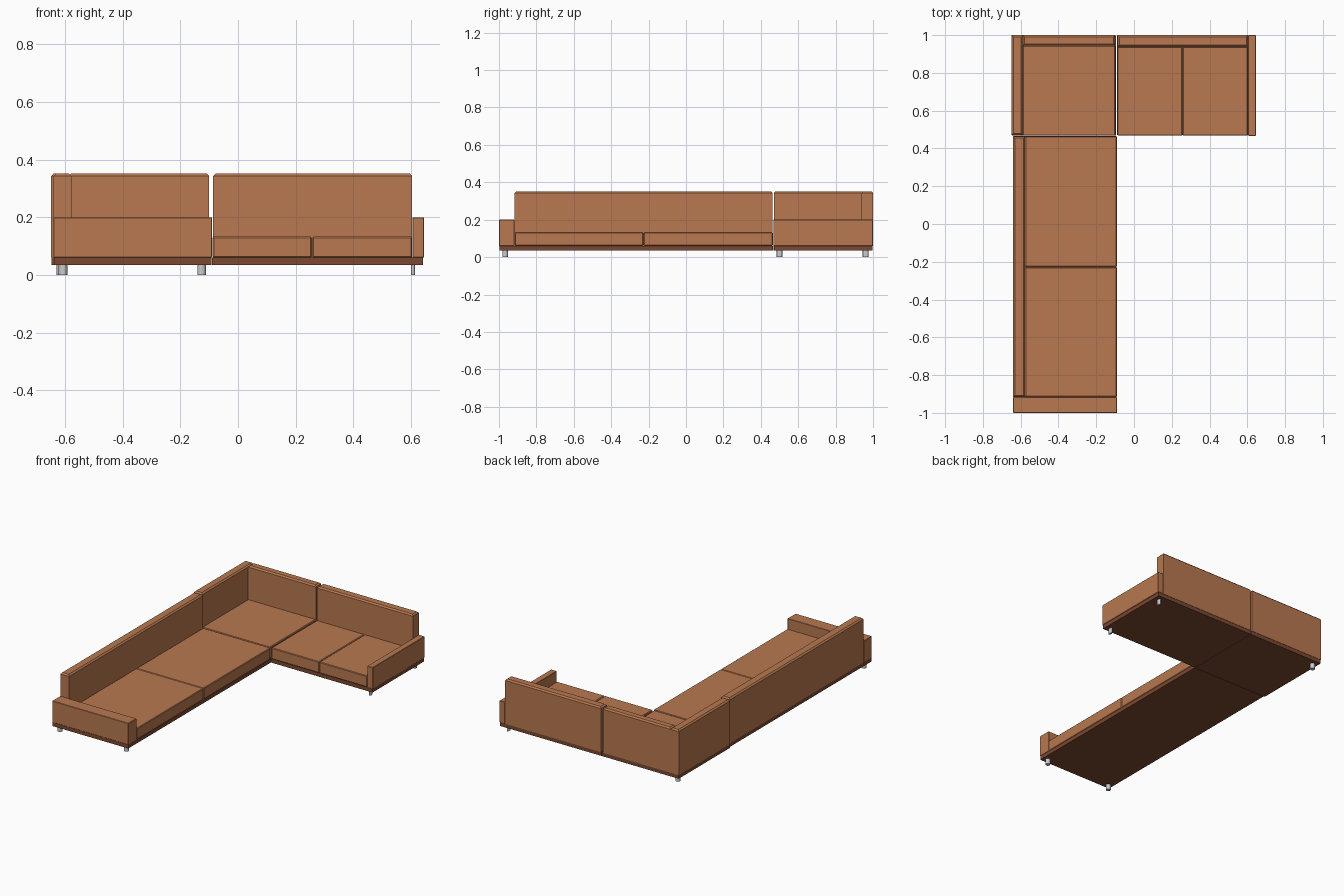
import bpy, bmesh
from mathutils import Matrix

if "Cube" in bpy.data.objects:
    bpy.data.objects.remove(bpy.data.objects["Cube"])


def material(name, rgb):
    m = bpy.data.materials.new(name)
    m.diffuse_color = (*rgb, 1)
    m.use_nodes = True
    m.node_tree.nodes["Principled BSDF"].inputs["Base Color"].default_value = m.diffuse_color
    return m


LEATHER = material("tan_leather", (0.48, 0.19, 0.08))
WOOD = material("dark_base", (0.20, 0.065, 0.03))


def finish(name, bm, mat=None):
    mesh = bpy.data.meshes.new(name)
    bm.to_mesh(mesh)
    bm.free()
    ob = bpy.data.objects.new(name, mesh)
    bpy.context.collection.objects.link(ob)
    if mat:
        mesh.materials.append(mat)
    return ob


def box(name, x, y, z, mat=LEATHER, chamfer=0, top_only=False):
    """Box from (min, max) ranges, with optional flat chamfers."""
    bm = bmesh.new()
    bmesh.ops.create_cube(bm, size=1)
    for v in bm.verts:
        v.co = [r[0] if c < 0 else r[1] for c, r in zip(v.co, (x, y, z))]
    if chamfer:
        edges = [e for e in bm.edges
                 if not top_only or all(v.co.z > z[1] - 1e-5 for v in e.verts)]
        bmesh.ops.bevel(bm, geom=edges, offset=chamfer, segments=1,
                        affect='EDGES', profile=0.5)
    return finish(name, bm, mat)


def leg(name, x, y, rx=0.015, ry=0.015, top=0.036):
    bm = bmesh.new()
    bmesh.ops.create_cone(bm, cap_ends=True, segments=16, radius1=1, radius2=1, depth=1)
    bmesh.ops.transform(bm, verts=bm.verts,
                        matrix=Matrix.Translation((x, y, top / 2)) @ Matrix.Diagonal((rx, ry, top, 1)))
    ob = finish(name, bm)
    for p in ob.data.polygons:
        p.use_smooth = abs(p.normal.z) < 0.5
    return ob


PLATE = (0.035, 0.06)
SEAT = (0.06, 0.133)
ARM = (0.06, 0.2)
BACK = (0.06, 0.352)

# Base plates of the three modules
box("long_base", (-0.638, -0.092), (-0.998, 0.465), PLATE, WOOD)
box("corner_base", (-0.646, -0.094), (0.468, 0.998), PLATE, WOOD)
box("short_base", (-0.091, 0.641), (0.470, 0.998), PLATE, WOOD)

# Seat cushions
box("long_seat_front", (-0.576, -0.09), (-0.915, -0.228), SEAT, chamfer=0.004)
box("long_seat_rear", (-0.576, -0.09), (-0.226, 0.464), SEAT, chamfer=0.004)
box("corner_seat", (-0.588, -0.098), (0.468, 0.945), SEAT, chamfer=0.004)
box("short_seat_inner", (-0.088, 0.256), (0.468, 0.938), SEAT, chamfer=0.004)
box("short_seat_outer", (0.258, 0.603), (0.468, 0.938), SEAT, chamfer=0.004)

# Backrests with chamfered top rims
box("long_backrest", (-0.64, -0.577), (-0.916, 0.463), BACK, chamfer=0.009, top_only=True)
box("corner_side_backrest", (-0.648, -0.588), (0.47, 1.0), BACK, chamfer=0.009, top_only=True)
box("corner_rear_backrest", (-0.588, -0.1), (0.945, 1.0), BACK, chamfer=0.009, top_only=True)
box("short_backrest", (-0.087, 0.604), (0.939, 1.0), BACK, chamfer=0.009, top_only=True)

# Low arms at both ends
box("long_arm", (-0.64, -0.09), (-1.0, -0.917), ARM, chamfer=0.002)
box("short_arm", (0.605, 0.645), (0.467, 1.0), ARM, chamfer=0.002)

# Metal legs
leg("long_leg_outer", -0.607, -0.967)
leg("long_leg_inner", -0.126, -0.967)
leg("corner_leg", -0.614, 0.96)
for label, y in (("front", 0.5), ("rear", 0.96)):
    leg("short_leg_" + label, 0.607, y, rx=0.0075)
